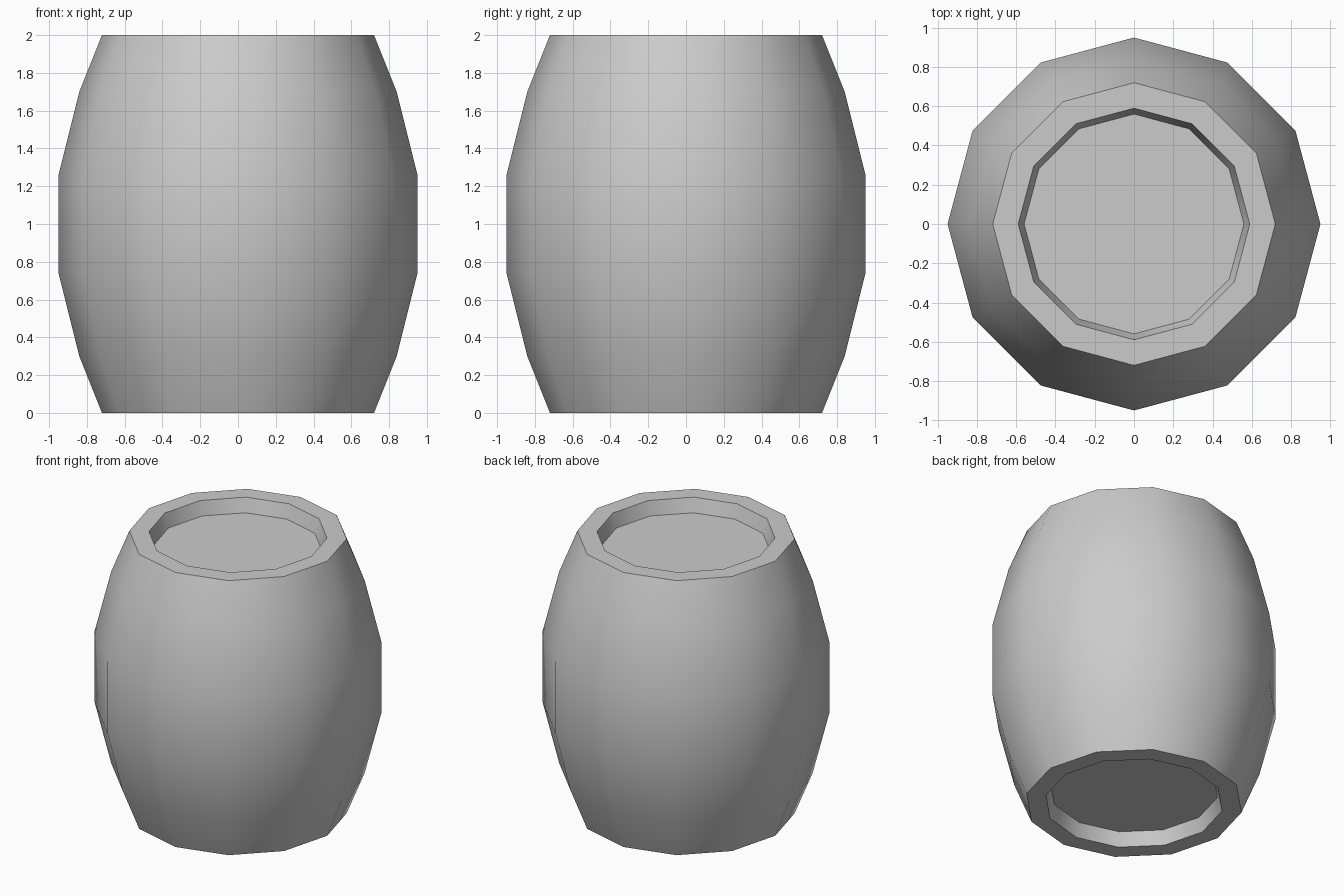
import bpy, bmesh, math

if "Cube" in bpy.data.objects:
    bpy.data.objects.remove(bpy.data.objects["Cube"])

SIDES = 12

# Lower half of the profile (radius, z): recessed end, rim, then bulging wall
lower = [(0.56, 0.10), (0.59, 0.0), (0.72, 0.0), (0.84, 0.30), (0.95, 0.74)]
profile = lower + [(r, 2.0 - z) for r, z in reversed(lower)]

# Barrel body: stacked 12-sided rings, capped at both recessed ends
bm = bmesh.new()
rings = []
for r, z in profile:
    angles = [2 * math.pi * i / SIDES for i in range(SIDES)]
    rings.append([bm.verts.new((r * math.cos(a), r * math.sin(a), z)) for a in angles])
for a, b in zip(rings, rings[1:]):
    for i in range(SIDES):
        j = (i + 1) % SIDES
        bm.faces.new((a[i], a[j], b[j], b[i]))
bm.faces.new(rings[0][::-1])
bm.faces.new(rings[-1])
bmesh.ops.recalc_face_normals(bm, faces=bm.faces[:])

mesh = bpy.data.meshes.new("barrel")
bm.to_mesh(mesh)
bm.free()
barrel = bpy.data.objects.new("barrel", mesh)
bpy.context.collection.objects.link(barrel)

# Smooth wall with crisp rims
bpy.context.view_layer.objects.active = barrel
barrel.select_set(True)
bpy.ops.object.shade_smooth_by_angle(angle=math.radians(40))
